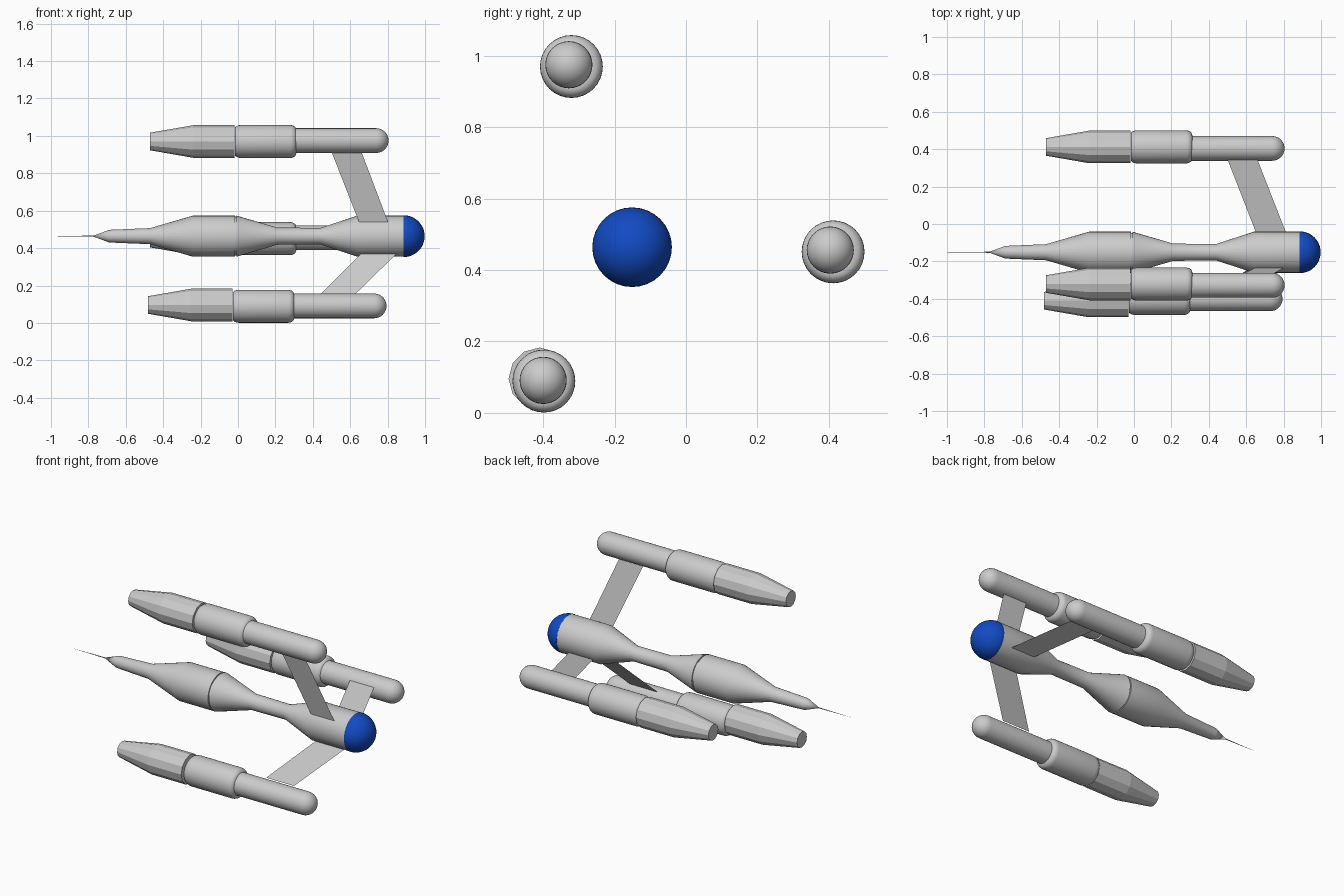
import bpy, bmesh
from math import sin, cos, pi, radians

if "Cube" in bpy.data.objects:
    bpy.data.objects.remove(bpy.data.objects["Cube"])

BODY_Y, BODY_Z = -0.151, 0.464


def lathe(name, profile, y, z, sides=32, smooth=True, turn=0.0):
    """Revolve (x, radius) points about an axis parallel to x; zero radius closes to a pole."""
    bm = bmesh.new()
    rings = []
    for x, r in profile:
        n = 1 if r == 0 else sides
        rings.append([bm.verts.new((x, y + r * cos(turn + 2 * pi * i / sides),
                                    z + r * sin(turn + 2 * pi * i / sides))) for i in range(n)])
    for a, b in zip(rings, rings[1:]):
        for i in range(sides):
            j = (i + 1) % sides
            quad = [a[i % len(a)], a[j % len(a)], b[j % len(b)], b[i % len(b)]]
            bm.faces.new(list(dict.fromkeys(quad)))
    bmesh.ops.recalc_face_normals(bm, faces=bm.faces)
    ob = make_object(name, bm)
    if smooth:
        bpy.ops.object.select_all(action='DESELECT')
        ob.select_set(True)
        bpy.context.view_layer.objects.active = ob
        bpy.ops.object.shade_smooth_by_angle(angle=radians(30))
    return ob


def make_object(name, bm):
    me = bpy.data.meshes.new(name)
    bm.to_mesh(me)
    bm.free()
    ob = bpy.data.objects.new(name, me)
    bpy.context.collection.objects.link(ob)
    return ob


def arc(x, r_in, depth, r, steps, rising):
    """Quarter-ellipse rounding: from r_in up to r_in + r (rising) or back down."""
    pts = [(x + (-depth if rising else depth) * cos(t), r_in + r * sin(t))
           for t in (pi / 2 * k / steps for k in range(steps + 1))]
    return pts if rising else pts[::-1]


def dome(x, r, steps=8):
    """Hemisphere profile pointing to +x, closed at the pole."""
    return arc(x, 0, r, r, steps, False)[:-1] + [(x + r, 0)]


# central hull, in two sections with a narrow groove between them
lathe("front_hull", [(-0.78, 0), (-0.69, 0.033), (-0.685, 0.034), (-0.47, 0.043),
                     (-0.24, 0.11), (-0.016, 0.11), (-0.016, 0)], BODY_Y, BODY_Z)
lathe("groove_core", [(-0.02, 0), (-0.02, 0.104), (0.0, 0.104), (0.0, 0)], BODY_Y, BODY_Z)
lathe("rear_hull", [(-0.009, 0), (-0.009, 0.11), (0.21, 0.046), (0.44, 0.044),
                    (0.64, 0.11), (0.889, 0.11), (0.889, 0)], BODY_Y, BODY_Z)
lathe("nose_needle", [(-1.0, 0), (-0.77, 0.003), (-0.77, 0)], BODY_Y, BODY_Z, sides=8)

# blue glowing dome
blue = bpy.data.materials.new("blue")
blue.diffuse_color = (0.006, 0.07, 0.55, 1)
blue.use_nodes = True
blue.node_tree.nodes["Principled BSDF"].inputs["Base Color"].default_value = blue.diffuse_color
glow = lathe("blue_dome", [(0.885, 0), (0.885, 0.111)] + dome(0.8865, 0.1115, 12), BODY_Y, BODY_Z)
glow.data.materials.append(blue)

# outer pods: tube centre, sleeve centre, faceted nose centre (y, z), shift along x
pods = {
    "upper": ((-0.328, 0.975), (-0.321, 0.970), (-0.321, 0.970), 0.0),
    "side": ((0.404, 0.456), (0.412, 0.451), (0.412, 0.451), 0.0),
    "lower": ((-0.400, 0.091), (-0.398, 0.089), (-0.410, 0.096), -0.011),
}
nose = [(-0.47, 0), (-0.47, 0.047), (-0.24, 0.087), (-0.018, 0.087), (-0.018, 0)]
sleeve = ([(-0.017, 0)] + arc(0.015, 0.07, 0.032, 0.018, 4, True)
          + arc(0.28, 0.062, 0.032, 0.026, 5, False) + [(0.312, 0)])
tube = [(0.25, 0), (0.25, 0.066)] + dome(0.739, 0.066)
for key, (t, s, f, dx) in pods.items():
    for part, prof, c, sides, smooth in (("nose", nose, f, 12, False),
                                         ("sleeve", sleeve, s, 32, True),
                                         ("tube", tube, t, 32, True)):
        lathe(f"{key}_pod_{part}", [(x + dx, r) for x, r in prof], *c, sides, smooth)

# thin swept pylons: root (y, z), root x range, tip (y, z), tip x range
pylons = {
    "upper": ((-0.234, 0.54), (0.647, 0.802), (-0.313, 0.915), (0.5, 0.66)),
    "side": ((-0.065, 0.403), (0.66, 0.82), (0.345, 0.482), (0.5, 0.66)),
    "lower": ((-0.205, 0.372), (0.66, 0.85), (-0.362, 0.152), (0.44, 0.625)),
}
for key, (root, rx, tip, tx) in pylons.items():
    bm = bmesh.new()
    bm.faces.new([bm.verts.new(p) for p in ((rx[0], *root), (rx[1], *root),
                                            (tx[1], *tip), (tx[0], *tip))])
    make_object(f"{key}_pylon", bm)
